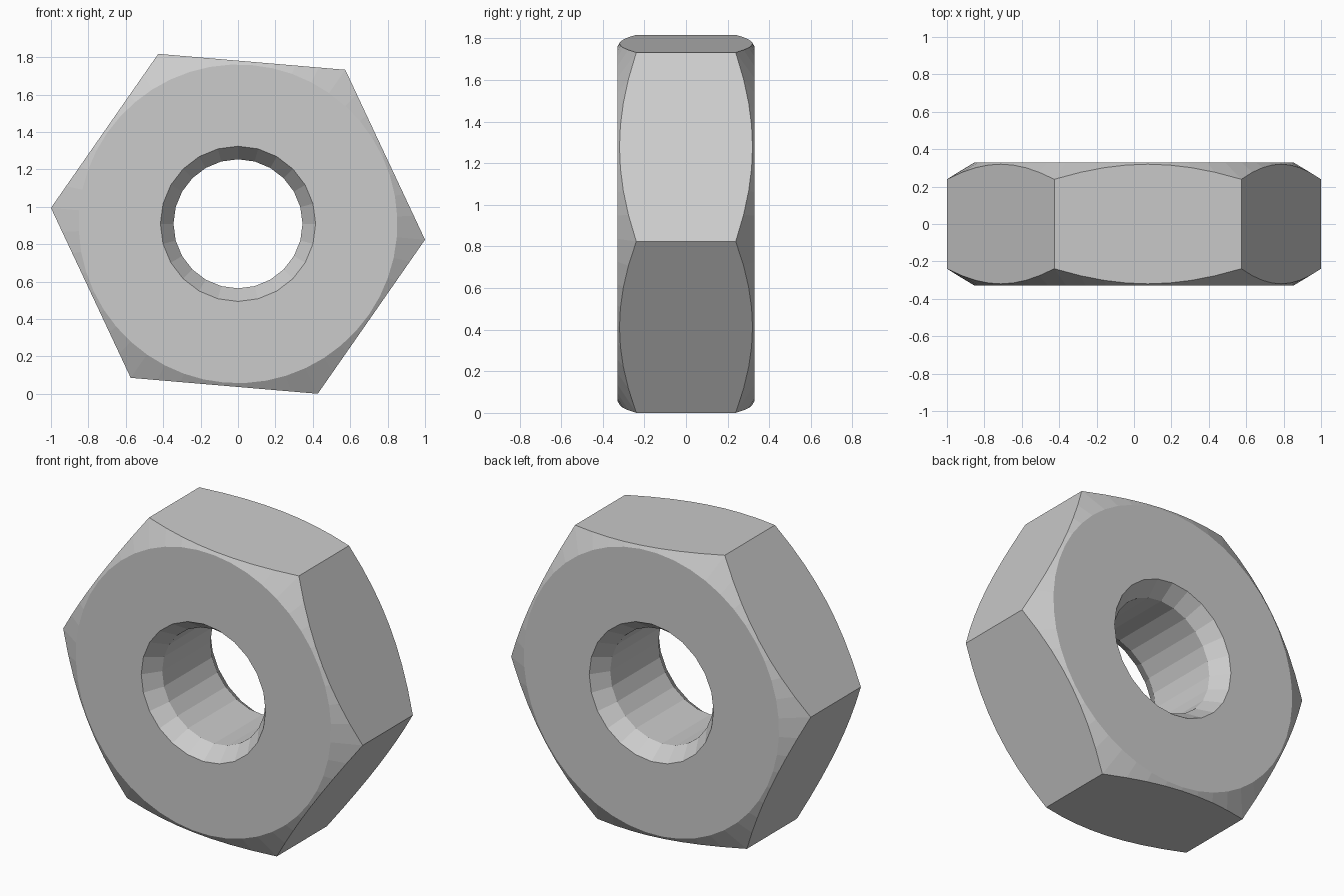
import bpy, bmesh
from math import sin, cos, pi, radians

if "Cube" in bpy.data.objects:
    bpy.data.objects.remove(bpy.data.objects["Cube"])

R, CZ, HALF = 1.0036, 0.909, 0.33      # corner radius, axis height, half thickness
TILT = radians(-4.86)                  # hexagon rotation about the y axis
APOTHEM = R * cos(pi / 6)
SLOPE = 0.6                            # cone drop per unit of radius
FLAT_R = 0.852                         # radius of the flat washer face

bm = bmesh.new()


def ring(n, start, radius, height):
    """Closed loop around the y axis; radius and height are functions."""
    verts = []
    for i in range(n):
        t = 2 * pi * i / n
        r = radius(t)
        a = start + t
        verts.append(bm.verts.new((r * cos(a), height(r), CZ + r * sin(a))))
    return verts


def skin(a, b):
    n = len(a)
    for i in range(n):
        j = (i + 1) % n
        bm.faces.new((a[i], a[j], b[j], b[i]))


def loop_edges(loop):
    return [bm.edges.get((loop[i - 1], loop[i])) for i in range(len(loop))]


def hex_radius(t):
    return APOTHEM / cos(t % (pi / 3) - pi / 6)


# chamfered end, one per side: washer face, corner cone, countersink
ends = []
for s in (-1, 1):
    rim = ring(48, TILT, hex_radius, lambda r: s * (HALF - SLOPE * (r - FLAT_R)))
    face = ring(48, TILT, lambda t: FLAT_R, lambda r: s * HALF)
    mouth = ring(24, 0, lambda t: 0.415, lambda r: s * HALF)
    throat = ring(24, 0, lambda t: 0.345, lambda r: s * (HALF - 0.1))
    skin(rim, face)
    skin(mouth, throat)
    bmesh.ops.triangle_fill(bm, use_beauty=True, use_dissolve=False,
                            edges=loop_edges(face) + loop_edges(mouth))
    ends.append((rim, throat))

# six flats and the bore
skin(ends[0][0], ends[1][0])
skin(ends[0][1], ends[1][1])

bmesh.ops.recalc_face_normals(bm, faces=bm.faces[:])
mesh = bpy.data.meshes.new("hex_nut")
bm.to_mesh(mesh)
bm.free()
bpy.context.collection.objects.link(bpy.data.objects.new("hex_nut", mesh))
